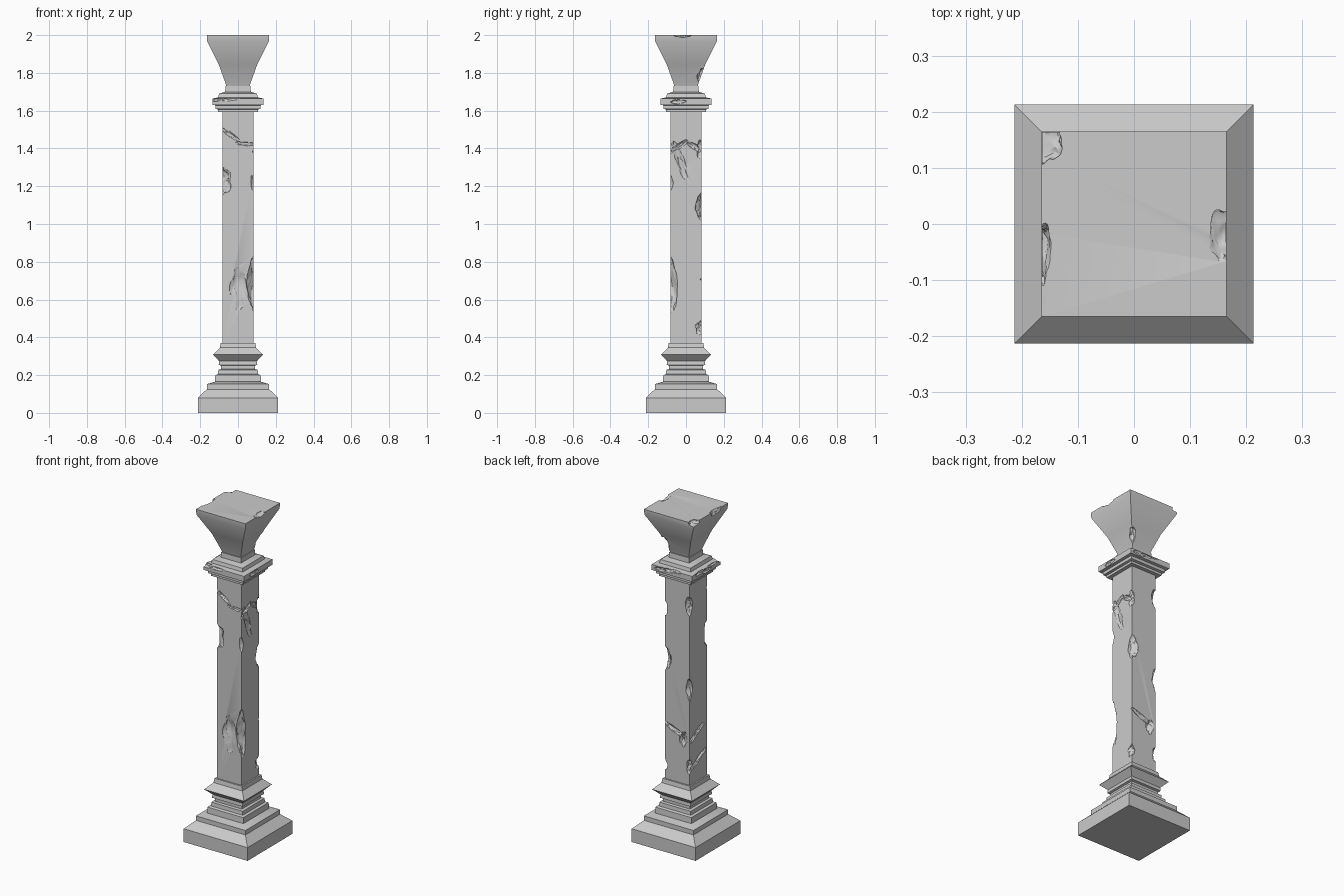
import bpy, bmesh, math, random
from mathutils import Vector, Matrix, noise

if "Cube" in bpy.data.objects:
    bpy.data.objects.remove(bpy.data.objects["Cube"])

random.seed(4)


def square_turning(name, profile):
    """Solid with a square plan: profile is a list of (half width, z)."""
    bm = bmesh.new()
    rings = [[bm.verts.new((sx * w, sy * w, z))
              for sx, sy in ((-1, -1), (1, -1), (1, 1), (-1, 1))] for w, z in profile]
    for a, b in zip(rings, rings[1:]):
        for i in range(4):
            j = (i + 1) % 4
            bm.faces.new((a[i], a[j], b[j], b[i]))
    bm.faces.new(rings[0][::-1])
    bm.faces.new(rings[-1])
    me = bpy.data.meshes.new(name)
    bm.to_mesh(me)
    bm.free()
    ob = bpy.data.objects.new(name, me)
    bpy.context.collection.objects.link(ob)
    return ob


def chip(ob, x, y, z, rx, ry, rz, tilt=0, rough=0.3):
    """Carve a rough stone chip out of ob with a noisy, tilted ellipsoid."""
    bm = bmesh.new()
    bmesh.ops.create_icosphere(bm, subdivisions=4, radius=1)
    seed = Vector((x * 37, y * 41, z * 29))
    axis = 'Y' if abs(y) > abs(x) else 'X'
    mat = (Matrix.Translation((x, y, z)) @ Matrix.Rotation(math.radians(tilt), 4, axis)
           @ Matrix.Diagonal((rx, ry, rz, 1)))
    for v in bm.verts:
        n = noise.noise(v.co * 1.5 + seed) + 0.4 * noise.noise(v.co * 4 + seed)
        v.co = mat @ (v.co * (1 + rough * n))
    me = bpy.data.meshes.new("chip_cutter")
    bm.to_mesh(me)
    bm.free()
    cutter = bpy.data.objects.new("chip_cutter", me)
    cutter.hide_render = True
    bpy.context.collection.objects.link(cutter)
    bpy.context.view_layer.objects.active = ob
    mod = ob.modifiers.new("chip", 'BOOLEAN')
    mod.operation, mod.solver, mod.object = 'DIFFERENCE', 'EXACT', cutter
    bpy.ops.object.modifier_apply(modifier=mod.name)
    bpy.data.objects.remove(cutter)


# Stepped base
base = square_turning("base", [
    (.213, 0), (.213, .08), (.165, .125), (.165, .152), (.122, .165), (.12, .2),
    (.106, .205), (.104, .228), (.09, .232), (.09, .25), (.102, .254), (.1, .274),
    (.133, .308), (.096, .345), (.092, .37)])

# Shaft
shaft = square_turning("shaft", [(.083, .36), (.083, 1.6)])

# Collar mouldings
collar = square_turning("collar", [
    (.105, 1.592), (.105, 1.606), (.118, 1.61), (.118, 1.628), (.135, 1.631),
    (.135, 1.664), (.105, 1.67), (.1, 1.69), (.068, 1.7), (.066, 1.73)])

# Flared capital
capital = square_turning("capital", [
    (.058, 1.715), (.066, 1.745), (.102, 1.845), (.163, 1.967), (.165, 2)])

# Corner chips and face hollows in the shaft
S = .083
for c in [
    (.09, -.09, .68, .04, .045, .15), (.0, -.1, .66, .045, .032, .13),
    (-.08, -.09, 1.23, .042, .035, .075), (.09, -.09, 1.22, .022, .022, .05),
    (.09, .085, 1.09, .045, .035, .075), (.09, .08, .45, .025, .03, .035),
    (-.09, .09, 1.45, .035, .035, .06), (-.09, .09, .94, .032, .032, .07),
    (-.09, .09, .48, .03, .03, .045), (-.04, .095, .64, .03, .028, .05),
    (.098, -.03, 1.33, .025, .03, .13, 20), (.09, .08, 1.4, .025, .025, .05),
]:
    chip(shaft, *c)

# Slanting cracks: centre, radii, tilt
for c in [
    (-.045, -S, 1.475, .06, .009, .012, 35), (.04, -S, 1.425, .055, .008, .01, 5),
    (S, -.04, 1.41, .012, .06, .013, 35), (S, .045, 1.41, .012, .055, .013, -30),
    (-S, .02, .66, .012, .085, .016, -30), (-S, .0, .5, .012, .09, .014, -30),
    (.02, S, .68, .085, .012, .015, -25),
]:
    chip(shaft, *c)

# Nibbled collar edge
for i in range(9):
    t, s = random.uniform(-.12, .12), random.choice((-.14, .14))
    p = (s, t) if i % 2 else (t, s)
    r = (.014, .045) if i % 2 else (.045, .014)
    chip(collar, *p, random.uniform(1.645, 1.67), *r, .013)
chip(collar, -.14, -.14, 1.665, .06, .03, .018)

# Broken rim and lower corner of the capital
for c in [
    (-.165, .15, 2.005, .04, .045, .03), (-.17, -.05, 2.005, .022, .06, .03),
    (.165, -.02, 2.003, .03, .05, .015), (.085, .085, 1.775, .026, .026, .055),
]:
    chip(capital, *c)

for ob in (base, shaft, collar, capital):
    bpy.ops.object.select_all(action='DESELECT')
    ob.select_set(True)
    bpy.context.view_layer.objects.active = ob
    bpy.ops.object.shade_smooth_by_angle(angle=math.radians(25))
